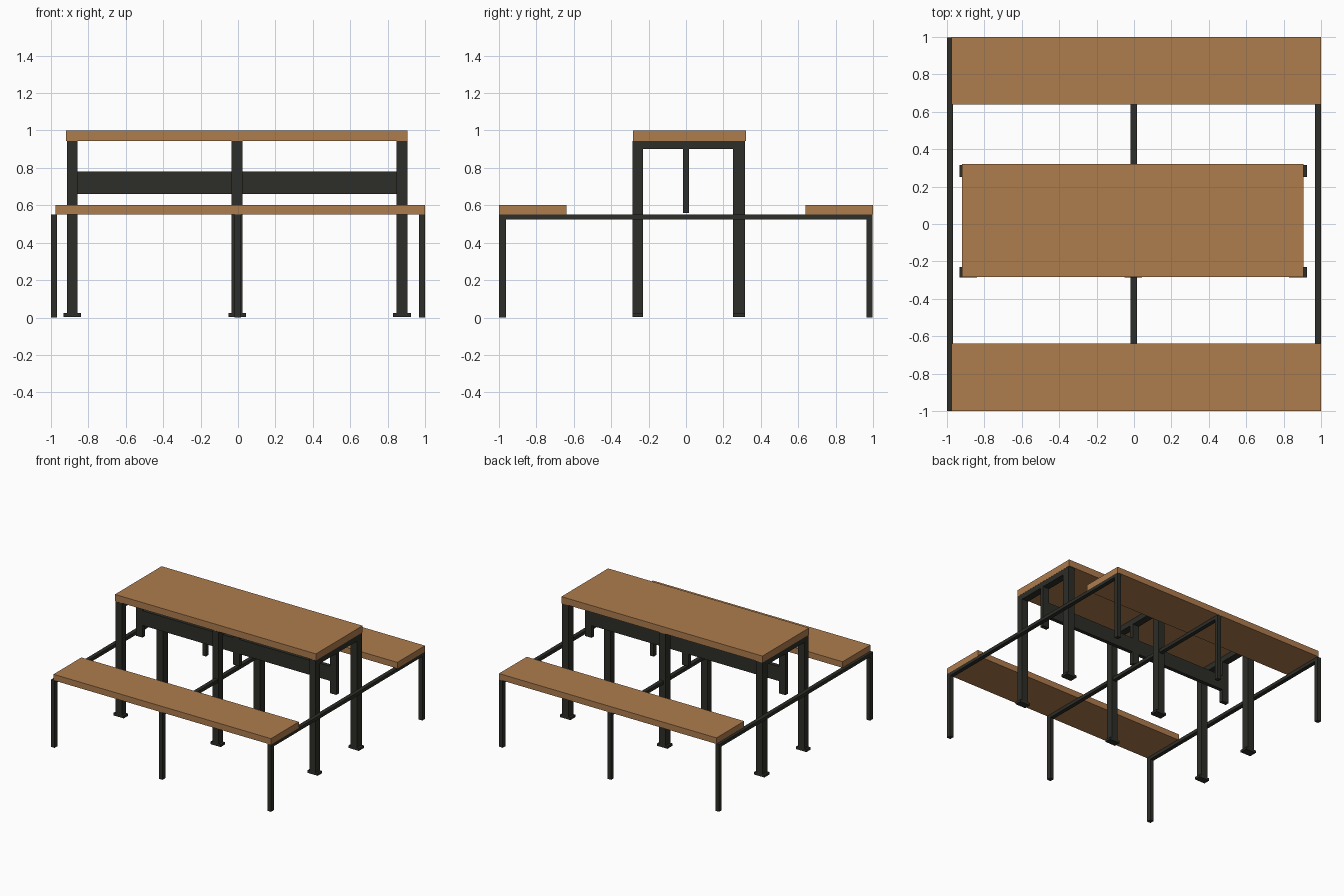
import bpy, bmesh

if "Cube" in bpy.data.objects:
    bpy.data.objects.remove(bpy.data.objects["Cube"])


def material(name, rgb):
    m = bpy.data.materials.new(name)
    m.diffuse_color = (*rgb, 1)
    m.use_nodes = True
    m.node_tree.nodes["Principled BSDF"].inputs["Base Color"].default_value = m.diffuse_color
    return m


wood = material("wood", (0.42, 0.20, 0.075))
metal = material("dark_metal", (0.026, 0.027, 0.021))


def box(name, x, y, z, mat):
    """Box spanning the given (min, max) ranges."""
    bm = bmesh.new()
    bmesh.ops.create_cube(bm, size=1)
    for v in bm.verts:
        for i, (a, b) in enumerate((x, y, z)):
            v.co[i] = a if v.co[i] < 0 else b
    mesh = bpy.data.meshes.new(name)
    bm.to_mesh(mesh)
    bm.free()
    mesh.materials.append(mat)
    ob = bpy.data.objects.new(name, mesh)
    bpy.context.collection.objects.link(ob)
    return ob


# Wooden top and benches
box("table_top", (-0.92, 0.907), (-0.284, 0.322), (0.945, 1.0), wood)
for side, y in (("front", (-1, -0.638)), ("back", (0.64, 1))):
    box(side + "_bench_seat", (-0.977, 1.0), y, (0.552, 0.602), wood)

# Three table frames: legs, foot plates, top crossbar, hanger
for name, x in (("left", -0.886), ("middle", -0.005), ("right", 0.877)):
    xr = (x - 0.029, x + 0.029)
    for side, y in (("front", (-0.285, -0.231)), ("back", (0.25, 0.315))):
        box(f"{name}_{side}_table_leg", xr, y, (0.004, 0.945), metal)
        box(f"{name}_{side}_foot_plate", (x - 0.047, x + 0.047), y, (0.003, 0.023), metal)
    box(name + "_top_crossbar", xr, (-0.232, 0.251), (0.9, 0.945), metal)
    box(name + "_hanger", xr, (-0.017, 0.016), (0.56, 0.901), metal)

# Central beam joining the hangers
box("central_beam", (-0.886, 0.877), (-0.016, 0.015), (0.66, 0.78), metal)

# Three bench frames: long rail and end legs
for name, x in (("left", -0.984), ("middle", -0.002), ("right", 0.983)):
    xr = (x - 0.016, x + 0.017)
    box(name + "_bench_rail", xr, (-1, 0.998), (0.525, 0.552), metal)
    box(name + "_front_bench_leg", xr, (-1, -0.962), (0.0, 0.53), metal)
    box(name + "_back_bench_leg", xr, (0.965, 0.998), (0.0, 0.53), metal)
